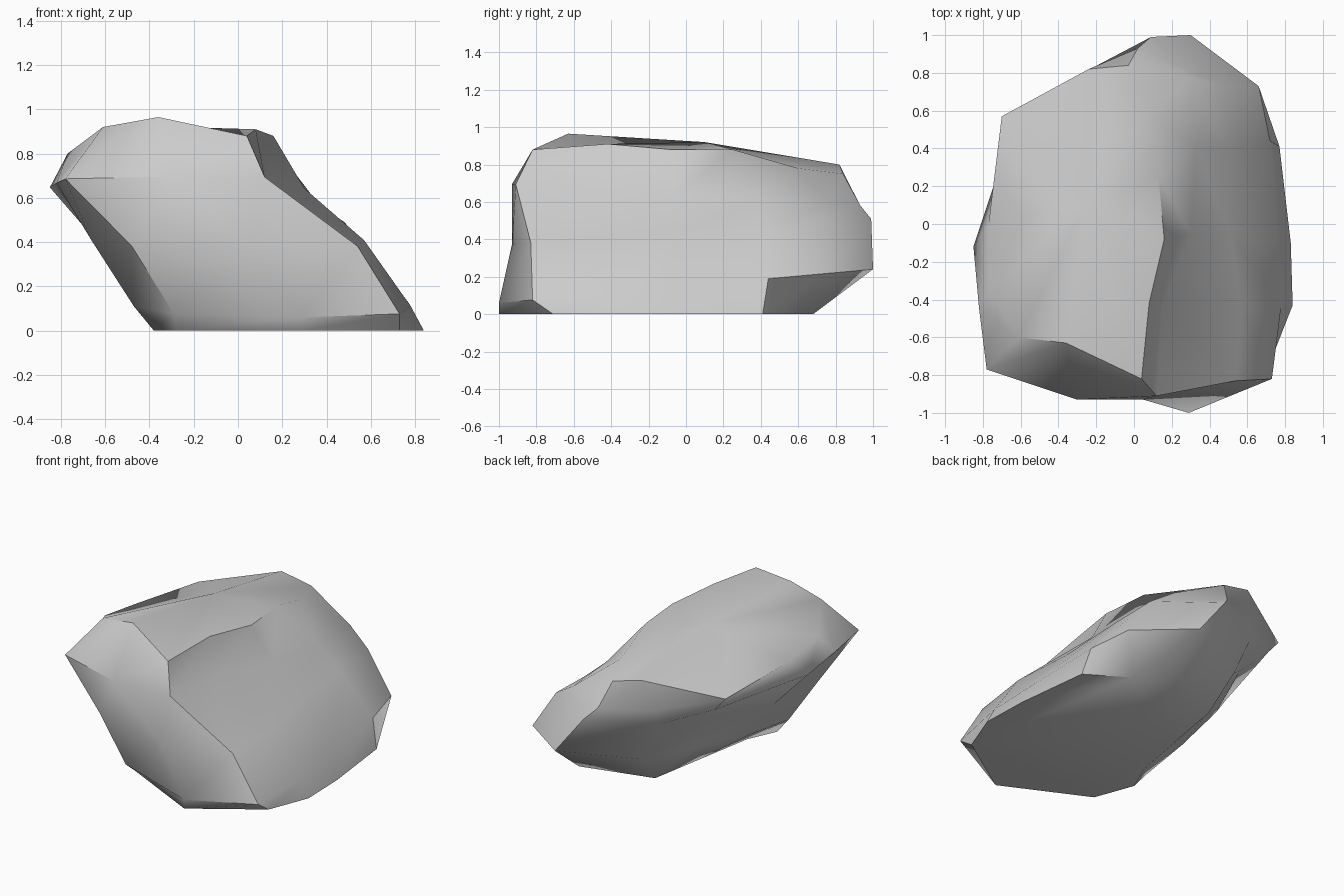
import bpy, bmesh, math

if "Cube" in bpy.data.objects:
    bpy.data.objects.remove(bpy.data.objects["Cube"])

# Tilted cross-sections of the leaning boulder: (height, rise per unit y, outline)
# Outlines run counter-clockwise from the front-left corner.
base = (0.0, 0.0, [(-.28, -.72), (.29, -1.0), (.73, -.71), (.84, -.43), (.83, -.10), (.77, .41),
                   (.50, .58), (.34, .68), (-.15, .55), (-.22, .15), (-.29, -.25), (-.38, -.45)])
foot = (0.15, 0.09, [(-.29, -.81), (.29, -1.0), (.73, -.82), (.78, -.43), (.76, -.10), (.72, .44),
                     (.66, .73), (.30, 1.0), (-.19, .75), (-.32, .38), (-.44, -.05), (-.47, -.45)])
waist = (0.44, 0.07, [(-.48, -.82), (.05, -.93), (.54, -.83), (.57, -.45), (.51, -.05), (.50, .40),
                      (.48, .73), (.09, .99), (-.32, .74), (-.49, .44), (-.67, 0), (-.66, -.50)])
shoulder = (0.64, -0.06, [(-.78, -.77), (-.30, -.93), (.12, -.91), (.15, -.44), (.30, -.05), (.33, .40),
                          (.32, .77), (.02, .93), (-.29, .79), (-.62, .57), (-.85, -.12), (-.82, -.45)])

# Uneven crest around the top face
crest = [(-.61, -.60, .92), (-.36, -.63, .965), (.04, -.82, .88), (.08, -.42, .91),
         (.16, -.08, .88), (.13, .25, .88), (.08, .60, .78), (-.03, .84, .75),
         (-.24, .82, .80), (-.70, .57, .70), (-.77, 0, .75), (-.77, -.35, .80)]

bm = bmesh.new()
rings = [[bm.verts.new((x, y, z + tilt * y)) for x, y in outline]
         for z, tilt, outline in (base, foot, waist, shoulder)]
rings.append([bm.verts.new(p) for p in crest])

# Flanks between neighbouring sections
n = len(crest)
for low, high in zip(rings, rings[1:]):
    for i in range(n):
        j = (i + 1) % n
        bm.faces.new((low[i], low[j], high[j], high[i]))

# Flat underside and gently domed top
bm.faces.new(rings[0][::-1])
peak = bm.verts.new((-.25, .10, .92))
for i in range(n):
    bm.faces.new((rings[-1][i], rings[-1][(i + 1) % n], peak))

bmesh.ops.recalc_face_normals(bm, faces=bm.faces)
mesh = bpy.data.meshes.new("boulder")
bm.to_mesh(mesh)
bm.free()
boulder = bpy.data.objects.new("boulder", mesh)
bpy.context.collection.objects.link(boulder)

# Smooth flanks with sharp broken edges
bpy.context.view_layer.objects.active = boulder
boulder.select_set(True)
bpy.ops.object.shade_smooth_by_angle(angle=math.radians(48))
